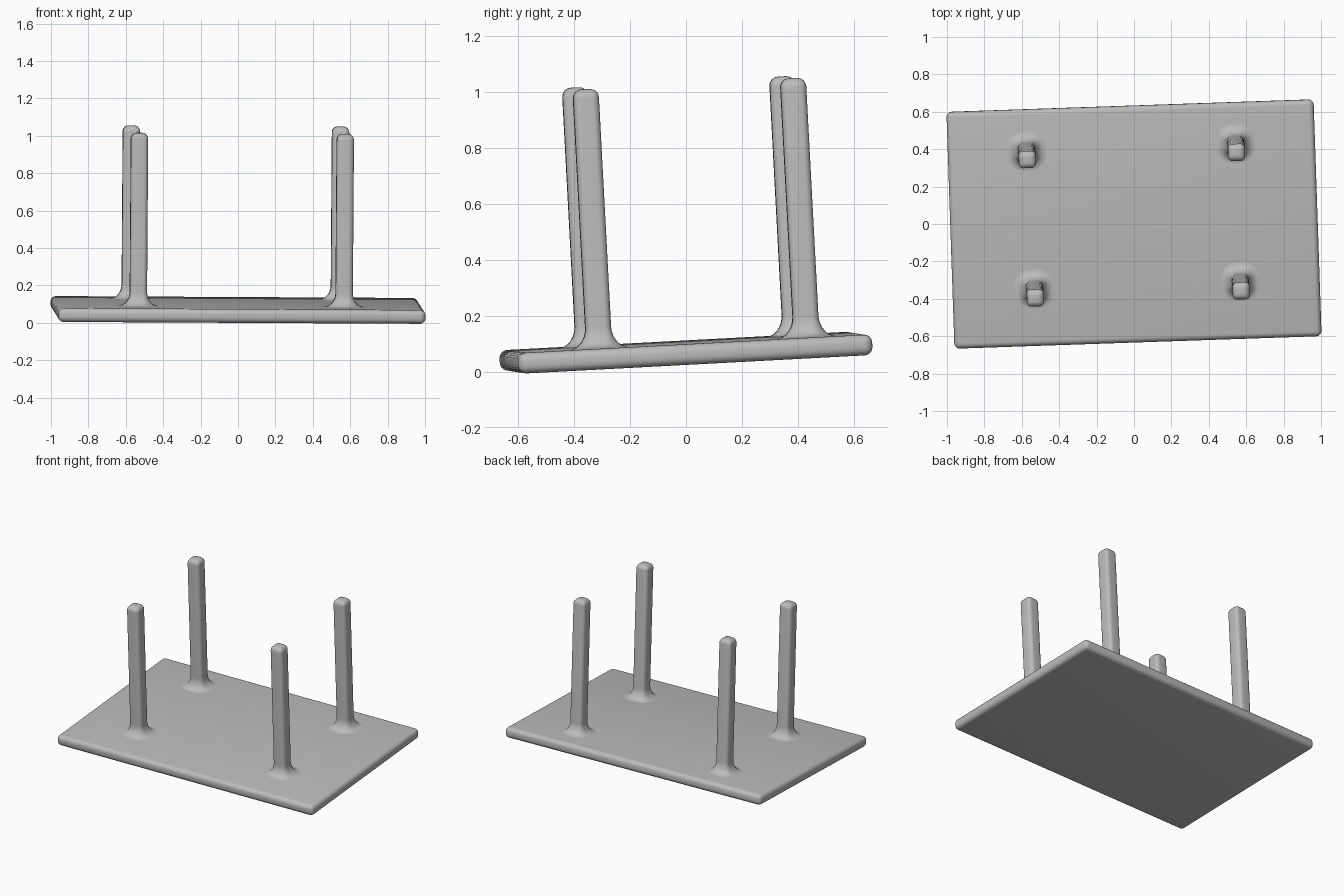
import bpy, bmesh, math
from mathutils import Matrix

cube = bpy.data.objects.get("Cube")
if cube:
    bpy.data.objects.remove(cube, do_unlink=True)

# Plain grey for the whole piece
grey = bpy.data.materials.new("plain grey")
grey.use_nodes = True
colour = (0.5, 0.5, 0.5, 1)
grey.diffuse_color = colour
bsdf = next(n for n in grey.node_tree.nodes if n.type == 'BSDF_PRINCIPLED')
bsdf.inputs["Base Color"].default_value = colour
bsdf.inputs["Roughness"].default_value = 0.7

# The upturned table sits slightly tilted and turned
TILT = (Matrix.Translation((0, 0, 0.069))
        @ Matrix.Rotation(math.radians(1.95), 4, 'Z')
        @ Matrix.Rotation(math.radians(3.05), 4, 'X')
        @ Matrix.Rotation(math.radians(0.3), 4, 'Y'))
THICK = 0.074
TOP = THICK / 2
LEG_END = 0.963


def finish(name, bm):
    bmesh.ops.recalc_face_normals(bm, faces=bm.faces)
    mesh = bpy.data.meshes.new(name)
    bm.to_mesh(mesh)
    bm.free()
    mesh.materials.append(grey)
    ob = bpy.data.objects.new(name, mesh)
    bpy.context.collection.objects.link(ob)
    ob.matrix_world = TILT
    bpy.ops.object.select_all(action='DESELECT')
    ob.select_set(True)
    bpy.context.view_layer.objects.active = ob
    bpy.ops.object.shade_smooth_by_angle(angle=math.radians(40))
    return ob


def ring(bm, cx, cy, z, half, radius, corner_steps=5):
    """Rounded-square loop of vertices."""
    verts = []
    for q in range(4):
        mid = math.radians(45 + 90 * q)
        ox = math.copysign(half - radius, math.cos(mid))
        oy = math.copysign(half - radius, math.sin(mid))
        for i in range(corner_steps + 1):
            a = math.radians(90 * q + 90 * i / corner_steps)
            verts.append(bm.verts.new((cx + ox + radius * math.cos(a),
                                       cy + oy + radius * math.sin(a), z)))
    return verts


# Tabletop slab with rounded edges
bm = bmesh.new()
bmesh.ops.create_cube(bm, size=1)
bmesh.ops.scale(bm, vec=(1.964, 1.268, THICK), verts=bm.verts)
bmesh.ops.bevel(bm, geom=bm.edges[:], offset=0.029, segments=5,
                profile=0.5, affect='EDGES')
finish("tabletop", bm)

# Leg profile from the flared foot to the rounded end: (height, half width, corner radius)
HALF, FLARE, ROUND = 0.046, 0.06, 0.032
profile = [(TOP - 0.012, HALF + FLARE, 0.09)]
for i in range(9):
    a = math.radians(90 * i / 8)
    out = FLARE * (1 - math.sin(a))
    profile.append((TOP + 0.075 * (1 - math.cos(a)), HALF + out, 0.024 + out * 1.1))
for i in range(7):
    a = math.radians(90 * i / 6)
    inset = ROUND * (1 - math.cos(a))
    profile.append((LEG_END - ROUND + ROUND * math.sin(a), HALF - inset,
                    max(0.012, 0.024 - inset * 0.5)))


def leg(name, x, y):
    bm = bmesh.new()
    rings = [ring(bm, x, y, *p) for p in profile]
    n = len(rings[0])
    for low, high in zip(rings, rings[1:]):
        for i in range(n):
            j = (i + 1) % n
            bm.faces.new((low[i], low[j], high[j], high[i]))
    bm.faces.new(rings[0][::-1])
    bm.faces.new(rings[-1])
    finish(name, bm)


leg("front_right_leg", -0.545, -0.328)
leg("front_left_leg", 0.556, -0.328)
leg("back_right_leg", -0.563, 0.414)
leg("back_left_leg", 0.556, 0.414)
